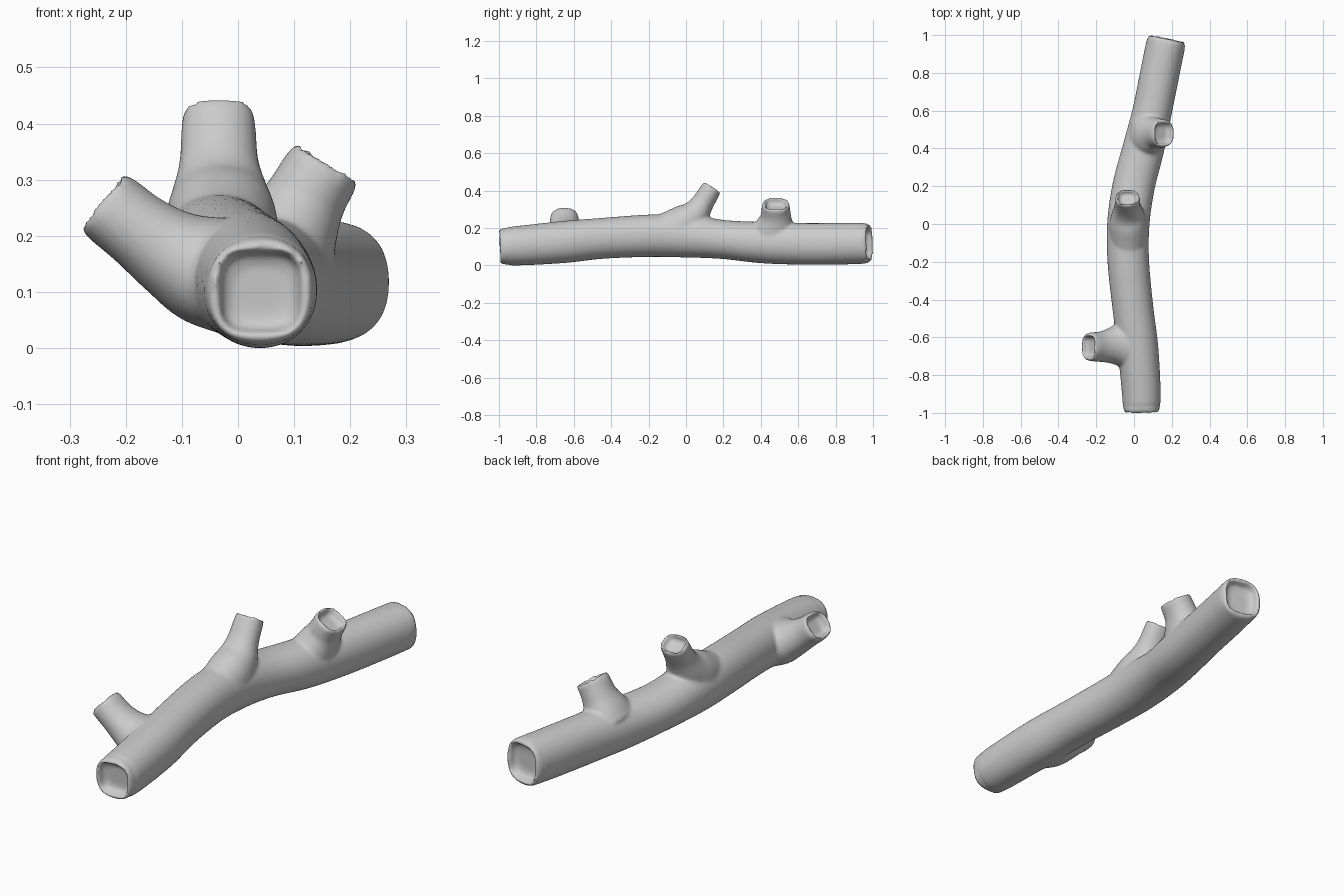
import bpy, bmesh, math
from mathutils import Vector

if "Cube" in bpy.data.objects:
    bpy.data.objects.remove(bpy.data.objects["Cube"])

SIDES = 40


def spline(keys, steps=6):
    """Catmull-Rom through keys of (x, y, z, side radius, up radius)."""
    keys = [Vector(k) for k in keys]
    k = [2 * keys[0] - keys[1]] + keys + [2 * keys[-1] - keys[-2]]
    out = []
    for i in range(1, len(k) - 2):
        a, b, c, d = k[i - 1:i + 3]
        for s in range(steps):
            t = s / steps
            out.append(0.5 * (2 * b + (c - a) * t + (2 * a - 5 * b + 4 * c - d) * t * t
                              + (3 * b - a - 3 * c + d) * t ** 3))
    return out + [keys[-1]]


def ring(bm, centre, axis, hint, rs, ru, square):
    """One cross-section loop; square > 2 gives a squarish outline."""
    side = axis.cross(hint).normalized()
    up = side.cross(axis).normalized()
    loop = []
    for i in range(SIDES):
        a = 2 * math.pi * i / SIDES
        c, s = math.cos(a), math.sin(a)
        f = (abs(c) ** square + abs(s) ** square) ** (-1 / square)
        loop.append(bm.verts.new(centre + side * rs * c * f + up * ru * s * f))
    return loop


def limb(name, keys, hint, hollow_start=False):
    """Swept tube with a shallow squarish hollow in its cut end(s)."""
    bm = bmesh.new()
    hint = Vector(hint)
    pts = spline(keys)
    pos = [Vector(p[:3]) for p in pts]
    n = len(pts)
    # (distance inward from the cut, radius scale, squareness)
    end = [(0.045, 1.0, 2.1), (0.022, 0.975, 2.3), (0.008, 0.92, 2.6), (0.0, 0.80, 3.4),
           (0.010, 0.73, 3.8), (0.034, 0.67, 3.8), (0.042, 0.45, 3)]

    def cut(i, axis):
        scale = min(1, pts[i][3] / 0.09)
        return [ring(bm, pos[i] - axis * d * scale, axis if i else -axis, hint,
                     pts[i][3] * r, pts[i][4] * r, q) for d, r, q in end]

    loops = []
    if hollow_start:
        loops += cut(0, (pos[0] - pos[1]).normalized())[::-1]
    for i in range(n):
        near_end = (pos[i] - pos[-1]).length < 0.05
        near_start = hollow_start and (pos[i] - pos[0]).length < 0.05
        if near_end or near_start:
            continue
        axis = (pos[min(i + 1, n - 1)] - pos[max(i - 1, 0)]).normalized()
        loops.append(ring(bm, pos[i], axis, hint, pts[i][3], pts[i][4], 2.1))
    loops += cut(n - 1, (pos[-1] - pos[-2]).normalized())
    for a, b in zip(loops, loops[1:]):
        for i in range(SIDES):
            j = (i + 1) % SIDES
            bm.faces.new((a[i], a[j], b[j], b[i]))
    bm.faces.new(loops[0][::-1])
    bm.faces.new(loops[-1])
    bmesh.ops.recalc_face_normals(bm, faces=bm.faces)
    mesh = bpy.data.meshes.new(name)
    bm.to_mesh(mesh)
    bm.free()
    obj = bpy.data.objects.new(name, mesh)
    bpy.context.collection.objects.link(obj)
    return obj


# Gently bent trunk, hollow at both ends
log = limb("log", [
    (0.04, -1.0, 0.10, 0.098, 0.098),
    (0.038, -0.88, 0.106, 0.103, 0.106),
    (0.02, -0.65, 0.125, 0.108, 0.112),
    (-0.005, -0.45, 0.144, 0.108, 0.109),
    (-0.03, -0.2, 0.158, 0.11, 0.113),
    (-0.03, 0.0, 0.157, 0.112, 0.115),
    (-0.002, 0.2, 0.138, 0.112, 0.104),
    (0.05, 0.4, 0.122, 0.11, 0.110),
    (0.097, 0.6, 0.115, 0.104, 0.111),
    (0.137, 0.8, 0.115, 0.104, 0.111),
    (0.175, 0.985, 0.118, 0.104, 0.109)], (0, 0, 1), True)

# Cut branch stubs with flared roots: left, middle, right
stubs = [
    limb("left_stub", [
        (0.02, -0.64, 0.115, 0.16, 0.10),
        (-0.06, -0.64, 0.14, 0.125, 0.098),
        (-0.12, -0.645, 0.17, 0.095, 0.08),
        (-0.18, -0.65, 0.212, 0.08, 0.068),
        (-0.245, -0.65, 0.264, 0.077, 0.067)], (0, 0, 1)),
    limb("middle_stub", [
        (-0.03, -0.06, 0.16, 0.105, 0.15),
        (-0.03, 0.0, 0.225, 0.10, 0.11),
        (-0.032, 0.05, 0.275, 0.086, 0.08),
        (-0.034, 0.09, 0.335, 0.07, 0.06),
        (-0.035, 0.143, 0.422, 0.066, 0.055)], (0, 1, 0)),
    limb("right_stub", [
        (0.07, 0.47, 0.16, 0.13, 0.10),
        (0.09, 0.475, 0.205, 0.11, 0.09),
        (0.115, 0.48, 0.255, 0.084, 0.075),
        (0.135, 0.48, 0.292, 0.078, 0.07),
        (0.16, 0.48, 0.333, 0.076, 0.07)], (1, 0, 0)),
]

# Fuse everything and soften the joins
bpy.context.view_layer.objects.active = log
log.select_set(True)
for s in stubs:
    m = log.modifiers.new("join", 'BOOLEAN')
    m.operation, m.solver, m.object = 'UNION', 'EXACT', s
    bpy.ops.object.modifier_apply(modifier=m.name)
    bpy.data.objects.remove(s)
m = log.modifiers.new("remesh", 'REMESH')
m.mode, m.voxel_size = 'VOXEL', 0.008
m.use_smooth_shade = True
bpy.ops.object.modifier_apply(modifier=m.name)
m = log.modifiers.new("soften", 'SMOOTH')
m.factor, m.iterations = 0.5, 6
bpy.ops.object.modifier_apply(modifier=m.name)
bpy.ops.object.shade_smooth_by_angle(angle=math.radians(60))
